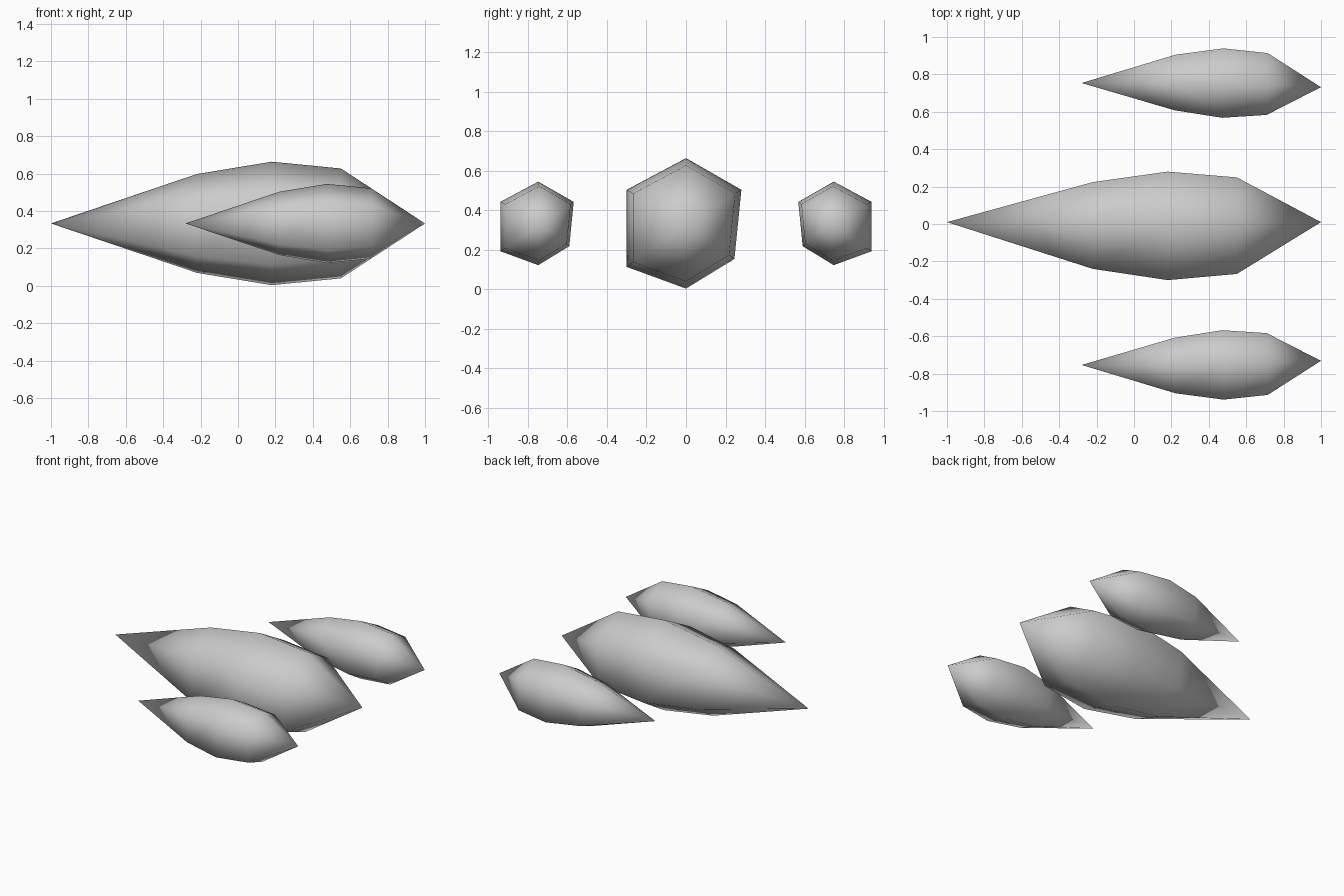
import bpy
import bmesh
from math import radians
from mathutils import Matrix

cube = bpy.data.objects.get("Cube")
if cube:
    bpy.data.objects.remove(cube, do_unlink=True)

grey = bpy.data.materials.new("plain_grey")
grey.use_nodes = True
colour = (0.6, 0.6, 0.6, 1)
grey.diffuse_color = colour
grey.node_tree.nodes["Principled BSDF"].inputs["Base Color"].default_value = colour

# Uneven six-sided cross-section (y, z) and the hull stations (x, scale)
SECTION = [(0, 0.33), (0.28, 0.17), (0.245, -0.18),
           (0, -0.33), (-0.3, -0.22), (-0.3, 0.17)]
STATIONS = [(-0.22, 0.8), (0.18, 1), (0.55, 0.89)]


def add_hull(name, location, scale=1, turn=0, mirror=1):
    """Loft a pointed spindle through the scaled cross-sections."""
    bm = bmesh.new()
    rings = [[bm.verts.new((x, y * s, z * s)) for y, z in SECTION]
             for x, s in STATIONS]
    tail = bm.verts.new((-1, 0.01, 0))
    nose = bm.verts.new((1, 0.01, 0))
    count = len(SECTION)
    for i in range(count):
        j = (i + 1) % count
        bm.faces.new((tail, rings[0][i], rings[0][j]))
        for a, b in zip(rings, rings[1:]):
            bm.faces.new((a[i], b[i], b[j], a[j]))
        bm.faces.new((rings[-1][j], rings[-1][i], nose))

    # Place the spindle, mirrored across y when needed
    bm.transform(Matrix.Diagonal((1, mirror, 1, 1))
                 @ Matrix.Translation(location)
                 @ Matrix.Rotation(radians(turn), 4, "Z")
                 @ Matrix.Scale(scale, 4))
    bmesh.ops.recalc_face_normals(bm, faces=bm.faces)
    for face in bm.faces:
        face.smooth = True
    mesh = bpy.data.meshes.new(name)
    bm.to_mesh(mesh)
    bm.free()
    mesh.materials.append(grey)
    bpy.context.collection.objects.link(bpy.data.objects.new(name, mesh))


# Large middle hull and two small mirrored side hulls
add_hull("main_hull", (0, 0, 0.333))
for name, side in (("front_side_hull", 1), ("back_side_hull", -1)):
    add_hull(name, (0.36, -0.749, 0.333), 0.64, 1, side)
